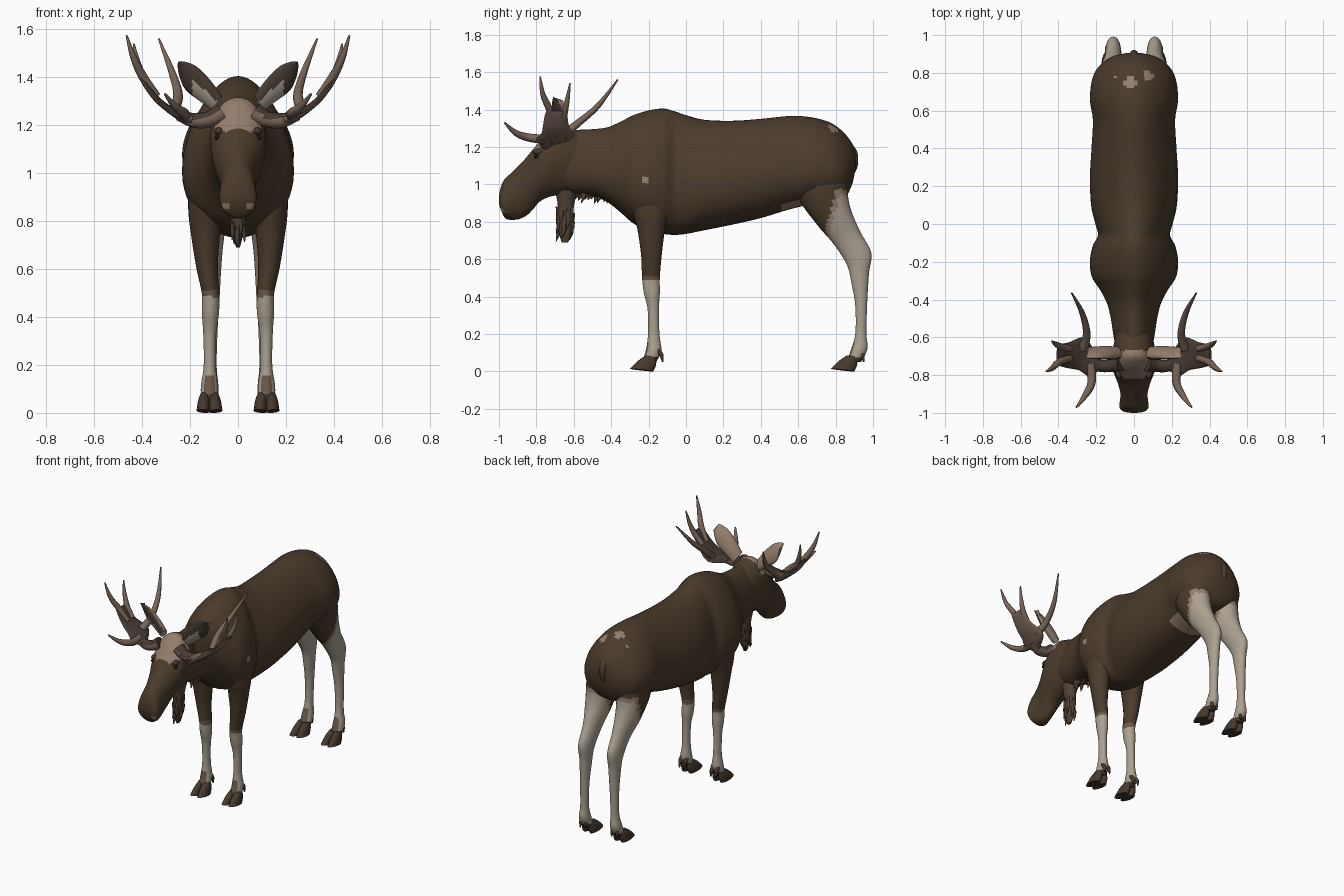
import bpy
import bmesh
import math
import random
from mathutils import Vector

random.seed(4)
if "Cube" in bpy.data.objects:
    bpy.data.objects.remove(bpy.data.objects["Cube"], do_unlink=True)

COLOURS = {
    "dark brown coat": (.07, .044, .025),
    "pale grey leg": (.41, .355, .285),
    "tan hair": (.3, .21, .15),
    "mid brown hair": (.15, .098, .066),
    "bell brown": (.085, .054, .035),
    "hoof brown": (.062, .041, .028),
    "antler brown": (.19, .13, .098),
    "antler shade": (.062, .043, .032),
    "near black": (.012, .009, .007),
}


def make_material(name, rgb):
    mat = bpy.data.materials.new(name)
    mat.use_nodes = True
    mat.diffuse_color = (*rgb, 1)
    shader = mat.node_tree.nodes["Principled BSDF"]
    shader.inputs["Base Color"].default_value = (*rgb, 1)
    shader.inputs["Roughness"].default_value = .8
    return mat


MATS = {name: make_material(name, rgb) for name, rgb in COLOURS.items()}


def smooth_rows(rows, steps):
    """Pass a smooth spline through rows of numbers."""
    result = []
    last = len(rows) - 1
    for i in range(last):
        quad = [rows[max(0, min(last, i + k))] for k in (-1, 0, 1, 2)]
        for j in range(steps):
            t = j / steps
            result.append(tuple(
                b + t * (c - a) / 2 + t * t * (a - 2.5 * b + 2 * c - d / 2)
                + t ** 3 * (1.5 * (b - c) + (d - a) / 2)
                for a, b, c, d in zip(*quad)))
    return result + [tuple(rows[-1])]


def finish(bm, name, paint):
    """Colour faces by rule, smooth them and make the object."""
    bmesh.ops.recalc_face_normals(bm, faces=bm.faces)
    slots = []
    for face in bm.faces:
        colour = paint(face.calc_center_median(), face.normal) if callable(paint) else paint
        if colour not in slots:
            slots.append(colour)
        face.material_index = slots.index(colour)
        face.smooth = True
    for edge in bm.edges:
        if edge.is_manifold and edge.calc_face_angle() > math.radians(50):
            edge.smooth = False
    mesh = bpy.data.meshes.new(name)
    bm.to_mesh(mesh)
    bm.free()
    for colour in slots:
        mesh.materials.append(MATS[colour])
    obj = bpy.data.objects.new(name, mesh)
    bpy.context.collection.objects.link(obj)


def loft(name, rows, paint, segments=20, steps=4, taper=0.0):
    """Skin oval sections; each row is two opposite points and a half width."""
    rows = smooth_rows(rows, steps)
    ends = [(Vector(r[:3]), Vector(r[3:6]), r[6]) for r in rows]
    mids = [(a + b) / 2 for a, b, w in ends]
    bm = bmesh.new()
    rings = []
    for i, (a, b, w) in enumerate(ends):
        along = mids[min(i + 1, len(mids) - 1)] - mids[max(i - 1, 0)]
        half = (a - b) / 2
        side = along.cross(half).normalized() * w
        ring = []
        for k in range(segments):
            angle = math.tau * k / segments
            s = math.cos(angle)
            ring.append(bm.verts.new(mids[i] + half * s + side * math.sin(angle) * (1 - taper * s)))
        rings.append(ring)
    for low, high in zip(rings, rings[1:]):
        for k in range(segments):
            n = (k + 1) % segments
            bm.faces.new((low[k], low[n], high[n], high[k]))
    bm.faces.new(rings[0])
    bm.faces.new(rings[-1])
    finish(bm, name, paint)


def section(row, x=0.0):
    """Turn (y, z, y, z, width) into a full section row at x."""
    ya, za, yb, zb, w = row
    return (x, ya, za, x, yb, zb, w)


def tube(name, points, paint):
    """Round tapering horn through (x, y, z, radius) points."""
    rows = smooth_rows(points, 5)
    path = [Vector(r[:3]) for r in rows]
    sections = []
    for i, p in enumerate(path):
        along = path[min(i + 1, len(path) - 1)] - path[max(i - 1, 0)]
        across = along.cross(Vector((.6, .3, -.7))).normalized() * rows[i][3]
        sections.append((*(p + across), *(p - across), rows[i][3]))
    loft(name, sections, paint, segments=10, steps=1)


def ball(name, centre, size, paint):
    bm = bmesh.new()
    bmesh.ops.create_uvsphere(bm, u_segments=14, v_segments=10, radius=1)
    bmesh.ops.scale(bm, vec=size, verts=bm.verts)
    bmesh.ops.translate(bm, vec=centre, verts=bm.verts)
    finish(bm, name, paint)


# Trunk and neck, rump to throat
SPOTS = [((-.02, .75, 1.34), .033), ((.08, .79, 1.31), .033), ((-.11, .79, 1.3), .02),
         ((.2, .78, 1.26), .033), ((.22, -.22, 1.02), .022)]


def coat(c, n):
    if any((c - Vector(p)).length < r for p, r in SPOTS):
        return "tan hair"
    if .52 < c.y < .68 and n.z < -.82:
        return "tan hair"
    return "dark brown coat"


trunk = [(.905, 1.17, .905, 1.08, .04), (.885, 1.225, .888, 1.0, .11), (.83, 1.29, .85, .93, .175),
         (.76, 1.335, .78, .9, .215), (.66, 1.36, .66, .89, .228), (.55, 1.365, .55, .865, .213),
         (.4, 1.35, .4, .82, .22), (.25, 1.34, .25, .785, .228), (.1, 1.345, .1, .755, .222),
         (0, 1.37, 0, .735, .2), (-.06, 1.39, -.06, .73, .187), (-.12, 1.405, -.12, .735, .215),
         (-.2, 1.395, -.2, .755, .228), (-.28, 1.37, -.28, .79, .218), (-.35, 1.335, -.35, .85, .175),
         (-.42, 1.305, -.42, .905, .14), (-.5, 1.295, -.5, .94, .12), (-.6, 1.29, -.6, .95, .105),
         (-.66, 1.28, -.66, .97, .09)]
loft("trunk_and_neck", [section(r) for r in trunk], coat, segments=56, steps=7, taper=.22)


# Head, with a pale forehead and pale lip marks
def face_colour(c, n):
    if c.z > 1.165 + .6 * abs(abs(c.x) - .05) and c.y < -.67 and n.z > .25:
        return "tan hair"
    if c.y < -.95 and .85 < c.z < .875 and .035 < abs(c.x) < .065:
        return "tan hair"
    return "dark brown coat"


head = [(-.58, 1.28, -.57, .98, .09), (-.64, 1.305, -.62, .96, .105), (-.7, 1.315, -.68, .945, .113),
        (-.75, 1.275, -.74, .93, .115), (-.8, 1.21, -.785, .905, .104), (-.87, 1.125, -.815, .87, .084),
        (-.93, 1.065, -.85, .835, .072), (-.975, 1.02, -.89, .815, .074), (-.996, .96, -.93, .81, .077),
        (-1.0, .91, -.96, .815, .063), (-.996, .88, -.978, .835, .028)]
loft("head", [section(r) for r in head], face_colour, segments=48, steps=7, taper=-.12)

# Ragged bell hanging from the throat, with a fringe behind it
bell = [(-.7, .97, -.58, .97, .05), (-.685, .88, -.6, .88, .032), (-.695, .8, -.6, .8, .028),
        (-.68, .74, -.61, .74, .02), (-.665, .69, -.63, .69, .008)]
loft("throat_bell", [section(r) for r in bell], "bell brown", segments=12)


def tuft(name, x, y, z, length, radius):
    tube(name, [(x, y, z, radius), (x * 1.3, y, z - length / 2, radius * .7),
                (x * 1.4, y - .01, z - length, .002)], "bell brown")


for i in range(16):
    turn = i * 2.4
    tuft("bell_tuft", .02 * math.cos(turn), -.645 + .04 * math.sin(turn), .9 - .009 * i, .07, .013)
for i in range(12):
    tuft("throat_tuft", random.uniform(-.03, .03), -.6 + .017 * i, .965, random.uniform(.04, .07), .016)

# Short tail
tube("tail", [(0, .87, 1.2, .025), (0, .895, 1.16, .024), (0, .9, 1.1, .018), (0, .89, 1.05, .005)],
     "dark brown coat")


# Leg, ear and palm colours
def fore_colour(c, n):
    if c.z > .51:
        return "dark brown coat"
    return "mid brown hair" if c.z > .485 else lower_colour(c, n)


def hind_colour(c, n):
    edge = .745 + .25 * (c.z - .75)
    if c.z > .97 or c.y < edge:
        return "dark brown coat"
    if c.z > .945 or c.y < edge + .025:
        return "tan hair"
    return lower_colour(c, n)


def lower_colour(c, n):
    if c.z < .075:
        return "hoof brown"
    return "mid brown hair" if c.z < .16 and n.y < -.75 else "pale grey leg"


def ear_colour(c, n):
    if n.y + .4 * n.z > -.25:
        return "tan hair"
    return "pale grey leg" if c.z < 1.215 + .95 * abs(c.x) and abs(c.x) < .19 else "antler shade"


def palm_colour(c, n):
    return "antler shade" if n.z > .2 else "antler brown"


fore_leg = [((-.3, 1.0, -.06, 1.0, .07), .135), ((-.285, .86, -.09, .86, .07), .138),
            ((-.26, .76, -.112, .76, .062), .136), ((-.24, .62, -.13, .62, .046), .13),
            ((-.235, .5, -.14, .5, .036), .115), ((-.225, .42, -.14, .42, .036), .115),
            ((-.205, .33, -.145, .33, .027), .118), ((-.203, .2, -.142, .2, .025), .118),
            ((-.215, .11, -.132, .11, .036), .119), ((-.235, .05, -.16, .05, .034), .119)]
hind_leg = [((.58, 1.08, .86, 1.12, .09), .11), ((.6, .93, .862, 1.0, .093), .115),
            ((.7, .785, .877, .88, .075), .115), ((.79, .68, .93, .75, .05), .11),
            ((.86, .57, .99, .635, .04), .11), ((.885, .47, .978, .52, .034), .11),
            ((.905, .35, .968, .35, .028), .113), ((.905, .2, .965, .2, .026), .115),
            ((.88, .11, .97, .12, .036), .118), ((.86, .05, .935, .05, .034), .118)]
toe = [(.085, .085, .14, .075, .019), (.045, .058, .14, .035, .026), (0, .014, .125, 0, .028)]
tines = {
    "front_tine": [(.23, -.74, 1.24, .026), (.225, -.84, 1.25, .022), (.26, -.91, 1.275, .016), (.305, -.97, 1.33, .005)],
    "rear_tine": [(.27, -.66, 1.26, .026), (.25, -.58, 1.325, .02), (.275, -.47, 1.42, .015), (.33, -.365, 1.56, .004)],
    "outer_tine": [(.34, -.71, 1.32, .018), (.395, -.73, 1.4, .019), (.435, -.765, 1.48, .014), (.465, -.78, 1.575, .004)],
    "middle_tine": [(.34, -.66, 1.32, .018), (.385, -.65, 1.38, .018), (.415, -.635, 1.45, .013), (.435, -.62, 1.54, .004)],
}
palm = [(.19, -.78, .19, -.71, 1.225, .026), (.24, -.805, .24, -.62, 1.24, .02), (.29, -.775, .28, -.6, 1.265, .015),
        (.34, -.765, .34, -.625, 1.31, .013), (.385, -.755, .385, -.635, 1.37, .012), (.405, -.745, .405, -.645, 1.395, .006)]

# Paired parts
for s, side in ((1, "left"), (-1, "right")):
    for name, rows, colour, start in (("fore", fore_leg, fore_colour, -.3), ("hind", hind_leg, hind_colour, .775)):
        loft(f"{side}_{name}_leg", [section(r, s * x) for r, x in rows], colour, segments=28, steps=9)
        for spread in (-1, 1):
            x = s * .119 + spread * .018
            hoof = [(x + spread * .004 * i, ya + start, za, x + spread * .004 * i, yb + start, zb, w)
                    for i, (ya, za, yb, zb, w) in enumerate(toe)]
            loft(f"{side}_{name}_hoof", hoof, "hoof brown", segments=16)
            tube(f"{side}_{name}_dewclaw", [(x, start + .14, .12, .014), (x, start + .167, .09, .012),
                                            (x, start + .175, .05, .004)], "hoof brown")
    # Ear: upper edge, lower edge, thickness
    ear = [(.07, 1.32, .1, 1.26, .025), (.12, 1.39, .155, 1.3, .028), (.175, 1.445, .215, 1.345, .022),
           (.225, 1.465, .24, 1.395, .013), (.248, 1.465, .25, 1.445, .004)]
    loft(f"{side}_ear", [(s * xa, -.71, za, s * xb, -.655, zb, w) for xa, za, xb, zb, w in ear],
         ear_colour, segments=28, steps=7)
    # Antler: beam, flat palm and tines
    tube(f"{side}_antler_beam", [(s * .07, -.74, 1.25, .042), (s * .12, -.75, 1.225, .034),
                                 (s * .18, -.75, 1.22, .032), (s * .25, -.72, 1.24, .02)], palm_colour)
    loft(f"{side}_antler_palm", [(s * xa, ya, z, s * xb, yb, z, w) for xa, ya, xb, yb, z, w in palm], palm_colour)
    for name, points in tines.items():
        tube(f"{side}_{name}", [(s * x, y, z, r) for x, y, z, r in points], "antler brown")
    # Eye under a low brow
    ball(f"{side}_eye", (s * .088, -.8, 1.15), (.01, .014, .011), "near black")
    ball(f"{side}_brow", (s * .08, -.785, 1.175), (.018, .035, .016), "dark brown coat")
